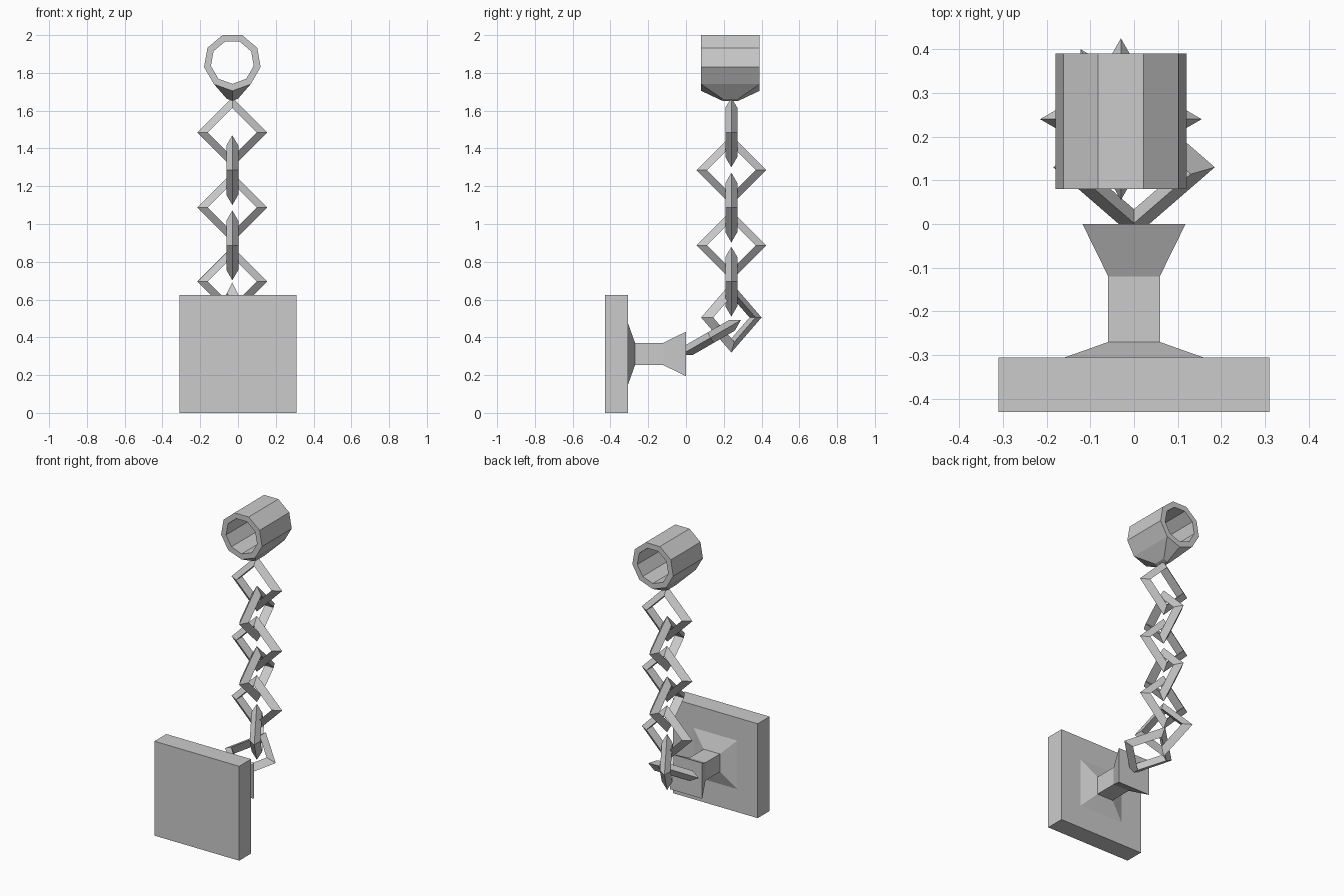
import bpy, bmesh
from math import sin, cos, radians
from mathutils import Matrix, Vector

if "Cube" in bpy.data.objects:
    bpy.data.objects.remove(bpy.data.objects["Cube"])


def loft(sections, closed=False):
    """Skin equal-length point loops; cap the ends unless the loft is closed."""
    bm = bmesh.new()
    rows = [[bm.verts.new(p) for p in s] for s in sections]
    n = len(rows[0])
    for i in range(len(rows) if closed else len(rows) - 1):
        a, b = rows[i], rows[(i + 1) % len(rows)]
        for j in range(n):
            k = (j + 1) % n
            bm.faces.new((a[j], a[k], b[k], b[j]))
    if not closed:
        bm.faces.new(rows[0])
        bm.faces.new(rows[-1])
    bmesh.ops.recalc_face_normals(bm, faces=bm.faces[:])
    return bm


def finish(name, bm, matrix=None):
    mesh = bpy.data.meshes.new(name)
    bm.to_mesh(mesh)
    bm.free()
    ob = bpy.data.objects.new(name, mesh)
    bpy.context.collection.objects.link(ob)
    if matrix:
        ob.matrix_world = matrix
    return ob


# Wall plate with tapered foot, square neck and flared end
ZC = 0.312
profile = [(-0.43, 0.31), (-0.306, 0.31), (-0.306, 0.16),
           (-0.27, 0.059), (-0.12, 0.059), (0.0, 0.118)]
corners = [(-1, -1), (1, -1), (1, 1), (-1, 1)]
finish("mount_plate", loft([[(sx * h, y, ZC + sz * (h if h < 0.31 else ZC))
                             for sx, sz in corners] for y, h in profile]))


# Chain links: square rings with a triangular section
def link(name, center, rotation):
    R, r = 0.148, 0.037
    secs = []
    for i in range(4):
        a = radians(90 * i)
        sec = []
        for j in range(3):
            b = radians(120 * j)
            d = R + r * cos(b)
            sec.append((d * cos(a), r * sin(b), d * sin(a)))
        secs.append(sec)
    finish(name, loft(secs, True), Matrix.Translation(center) @ rotation)


CX, CY = -0.03, 0.24
for i, (z, turn) in enumerate([(1.485, 0), (1.285, 90), (1.087, 0),
                               (0.887, 90), (0.695, 0), (0.505, 120)]):
    link(f"chain_link_{i + 1}", (CX, CY, z), Matrix.Rotation(radians(turn), 4, 'Z'))
link("anchor_link", (0, 0.13, 0.398), Matrix.Rotation(radians(-60), 4, 'X'))

# Nine-sided cuff
RZ, RO, RI, Y0, Y1 = 1.857, 0.152, 0.115, 0.08, 0.39
secs = []
for i in range(9):
    a = radians(-90 + 40 * i)
    secs.append([(CX + r * cos(a), y, RZ + r * sin(a))
                 for r, y in ((RO, Y0), (RO, Y1), (RI, Y1), (RI, Y0))])
bm = loft(secs, True)

# Tapered lug drawn out of the two lowest outer faces
low = [f for f in bm.faces if f.calc_center_median().z < 1.73]
new = bmesh.ops.extrude_face_region(bm, geom=low)["geom"]
for v in [g for g in new if isinstance(g, bmesh.types.BMVert)]:
    v.co = Vector((CX + (v.co.x - CX) * 0.3,
                   0.235 + (v.co.y - 0.235) * 0.27,
                   1.652 + (v.co.z - 1.705) * 0.3))
old = [f for f in low if f.is_valid]
if old:
    bmesh.ops.delete(bm, geom=old, context='FACES')
bmesh.ops.recalc_face_normals(bm, faces=bm.faces[:])
finish("cuff", bm)
